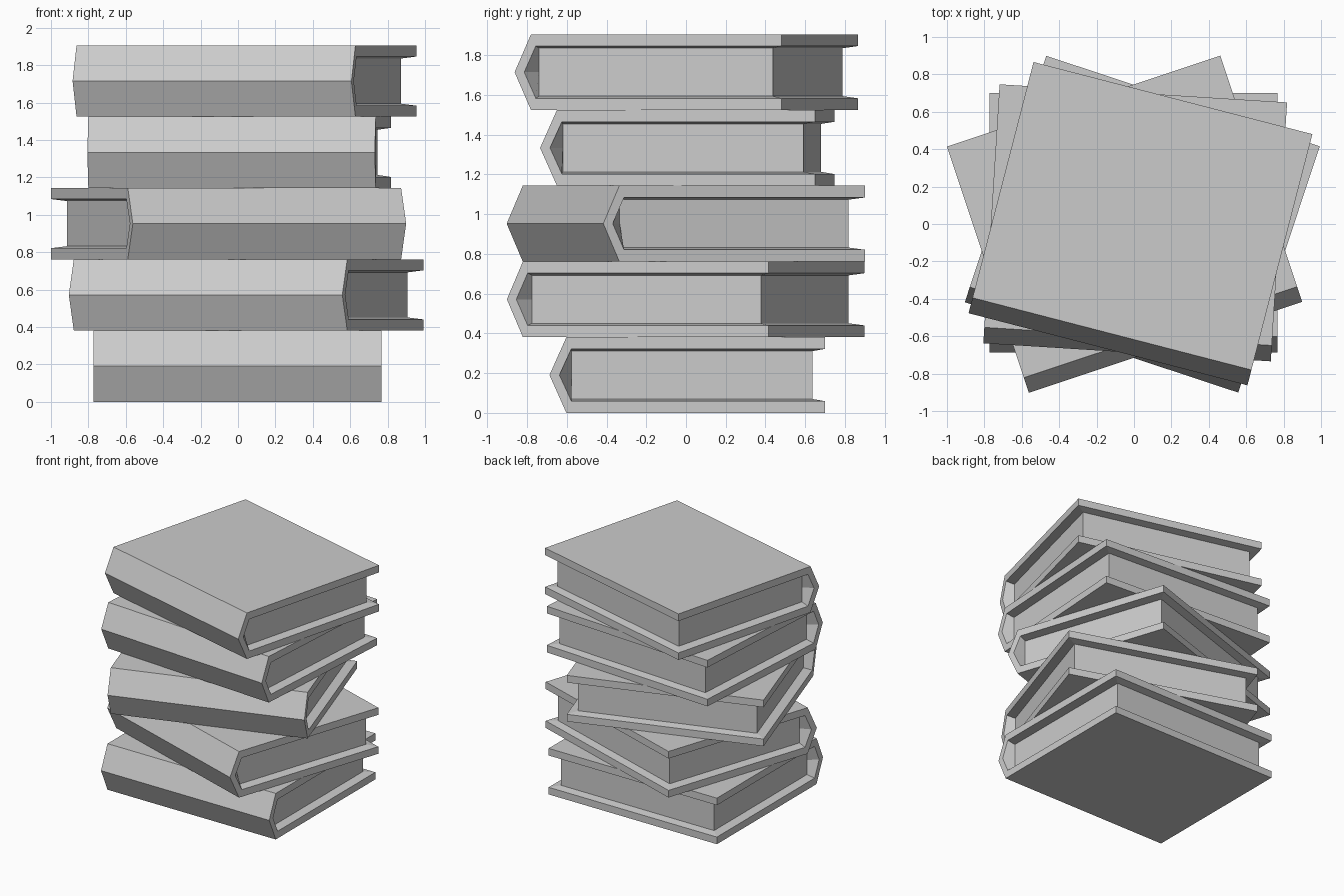
import bpy, bmesh
from math import radians
from mathutils import Matrix

if "Cube" in bpy.data.objects:
    bpy.data.objects.remove(bpy.data.objects["Cube"])

H = 0.381                    # thickness of one book
W = 0.77                     # half length along the spine
INSET = 0.07                 # page recess from the cover ends
TURNS = [0, -18.3, 18.4, -3.6, -14.5]

# Cross-sections in (y, z), running lower fore-edge -> spine -> upper fore-edge
OUTER = [(0.70, 0), (-0.602, 0), (-0.687, H / 2), (-0.602, H), (0.70, H)]
INNER = [(0.70, 0.059), (-0.577, 0.059), (-0.637, H / 2), (-0.577, H - 0.059), (0.70, H - 0.059)]
PAGES = [(0.637, 0.07), (-0.577, 0.07), (-0.577, H / 2), (-0.577, H - 0.07), (0.637, H - 0.07)]


def make_book(name, level, turn):
    bm = bmesh.new()

    def section(points, x):
        return [bm.verts.new((x, y, z)) for y, z in points]

    def strip(a, b):
        for i in range(len(a) - 1):
            bm.faces.new((a[i], a[i + 1], b[i + 1], b[i]))

    ends = []
    for s in (-1, 1):
        o, n, p = section(OUTER, s * W), section(INNER, s * W), section(PAGES, s * (W - INSET))
        strip(o, n)                      # cover rim
        strip(n, p)                      # tapered inside of the cover
        bm.faces.new(p)                  # page ends
        ends.append((o, n, p))
    (o1, n1, p1), (o2, n2, p2) = ends
    strip(o1, o2)                        # covers and pointed spine
    for k in (0, 4):                     # fore-edge side of both covers
        strip([o1[k], n1[k], p1[k]], [o2[k], n2[k], p2[k]])
    bm.faces.new((p1[0], p2[0], p2[4], p1[4]))   # page fore-edge
    bmesh.ops.recalc_face_normals(bm, faces=bm.faces)

    # twist each book about a shared upright axis
    pivot = Matrix.Translation((0, -0.144, 0))
    bm.transform(Matrix.Translation((-0.003, 0, level * H)) @ pivot
                 @ Matrix.Rotation(radians(turn), 4, 'Z') @ pivot.inverted())
    mesh = bpy.data.meshes.new(name)
    bm.to_mesh(mesh)
    bm.free()
    bpy.context.collection.objects.link(bpy.data.objects.new(name, mesh))


for i, turn in enumerate(TURNS):
    make_book(f"book_{i + 1}", i, turn)
